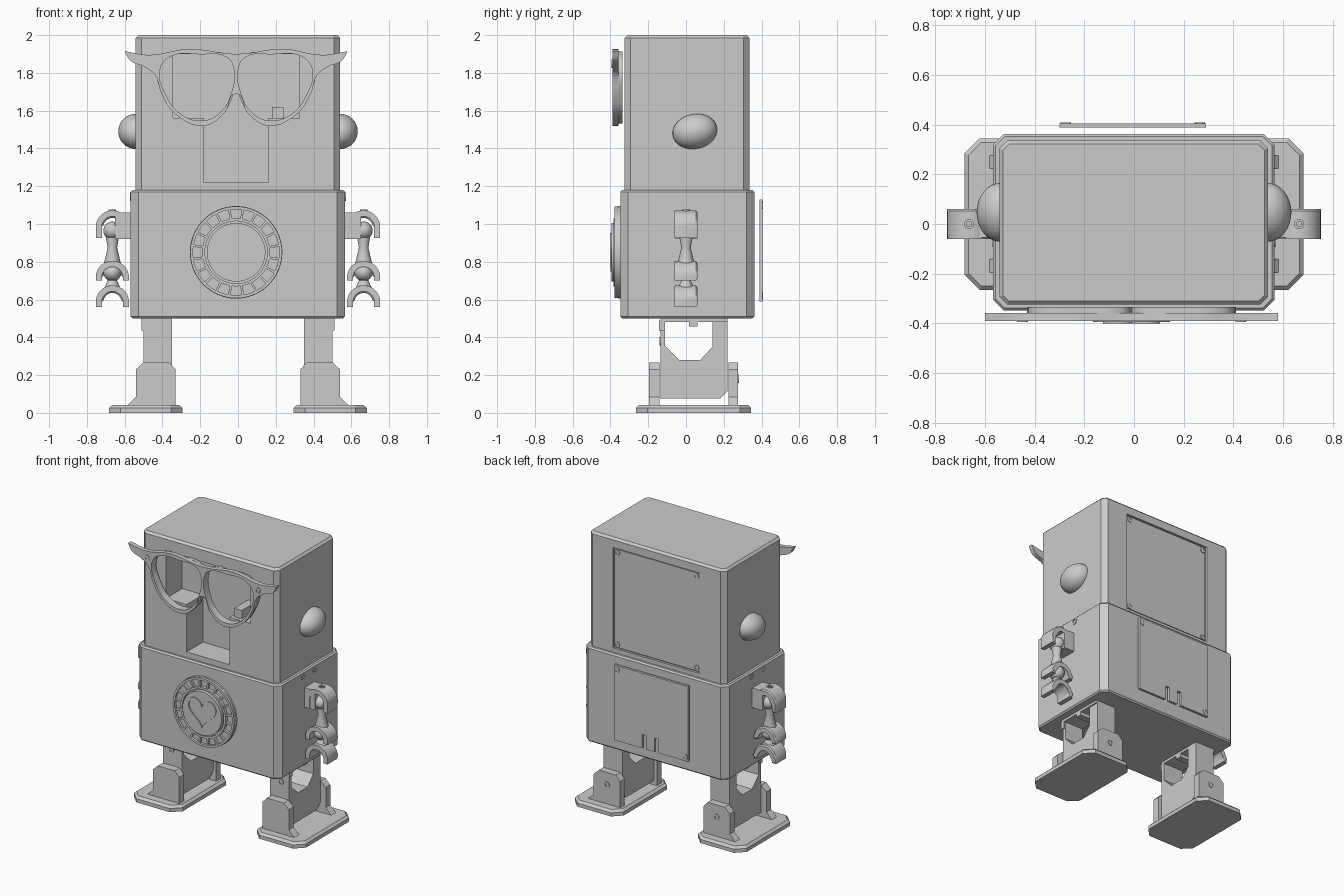
import bpy, bmesh, math
from mathutils import Matrix, Vector

cube = bpy.data.objects.get("Cube")
if cube:
    bpy.data.objects.remove(cube, do_unlink=True)

grey = bpy.data.materials.new("plain grey")
grey.use_nodes = True
GREY = (0.6, 0.6, 0.6, 1)
grey.diffuse_color = GREY
grey.node_tree.nodes["Principled BSDF"].inputs["Base Color"].default_value = GREY


def add(name, bm, smooth=False):
    bmesh.ops.recalc_face_normals(bm, faces=bm.faces)
    me = bpy.data.meshes.new(name)
    bm.to_mesh(me)
    bm.free()
    me.materials.append(grey)
    ob = bpy.data.objects.new(name, me)
    bpy.context.collection.objects.link(ob)
    if smooth:
        bpy.ops.object.select_all(action='DESELECT')
        ob.select_set(True)
        bpy.context.view_layer.objects.active = ob
        bpy.ops.object.shade_smooth_by_angle(angle=math.radians(35))
    return ob


def place(axis, u, v, w):
    return {'x': (w, u, v), 'y': (u, w, v), 'z': (u, v, w)}[axis]


def prism(name, pts, lo, hi, axis, top_bevel=0, smooth=False):
    """Extrude a 2D outline along an axis, optionally chamfering the top rim."""
    bm = bmesh.new()
    rows = [[bm.verts.new(place(axis, u, v, w)) for u, v in pts] for w in (lo, hi)]
    n = len(pts)
    bm.faces.new(rows[0])
    top = bm.faces.new(rows[1])
    for i in range(n):
        j = (i + 1) % n
        bm.faces.new((rows[0][i], rows[0][j], rows[1][j], rows[1][i]))
    if top_bevel:
        bmesh.ops.bevel(bm, geom=list(top.edges), offset=top_bevel, segments=1, affect='EDGES')
    return add(name, bm, smooth)


def octagon(x0, x1, y0, y1, c):
    return [(x0 + c, y0), (x1 - c, y0), (x1, y0 + c), (x1, y1 - c),
            (x1 - c, y1), (x0 + c, y1), (x0, y1 - c), (x0, y0 + c)]


def box(name, x0, x1, y0, y1, z0, z1):
    return prism(name, [(x0, y0), (x1, y0), (x1, y1), (x0, y1)], z0, z1, 'z')


def lathe(name, profile, centre, axis, steps=24):
    """Turn a closed (radius, height) section around an axis."""
    bm = bmesh.new()
    vs = [bm.verts.new((r, 0, h)) for r, h in profile]
    es = [bm.edges.new((vs[i], vs[(i + 1) % len(vs)])) for i in range(len(vs))]
    bmesh.ops.spin(bm, geom=vs + es, cent=(0, 0, 0), axis=(0, 0, 1),
                   angle=2 * math.pi, steps=steps, use_duplicate=False)
    bmesh.ops.remove_doubles(bm, verts=bm.verts, dist=1e-5)
    way = {'x': (1, 0, 0), 'y': (0, 1, 0), 'z': (0, 0, 1)}[axis]
    turn = Vector((0, 0, 1)).rotation_difference(Vector(way)).to_matrix().to_4x4()
    bm.transform(Matrix.Translation(centre) @ turn)
    return add(name, bm, True)


def ring(name, inner, outer, centre, depth, axis='y', steps=16):
    h = depth / 2
    return lathe(name, [(inner, -h), (outer, -h), (outer, h), (inner, h)], centre, axis, steps)


def ball(name, centre, size, tilt=0):
    bm = bmesh.new()
    bmesh.ops.create_uvsphere(bm, u_segments=32, v_segments=20, radius=1)
    bm.transform(Matrix.Translation(centre) @ Matrix.Rotation(tilt, 4, 'X')
                 @ Matrix.Diagonal((*size, 1)))
    return add(name, bm, True)


def plate(name, loops, y0, y1):
    """Upright plate from smooth closed outlines; later loops are holes."""
    cu = bpy.data.curves.new(name, 'CURVE')
    cu.dimensions, cu.fill_mode = '2D', 'BOTH'
    cu.extrude, cu.resolution_u = (y1 - y0) / 2, 5
    for pts, sharp in loops:
        sp = cu.splines.new('BEZIER')
        sp.bezier_points.add(len(pts) - 1)
        sp.use_cyclic_u = True
        for p, co in zip(sp.bezier_points, pts):
            p.co = (*co, 0)
            p.handle_left_type = p.handle_right_type = 'VECTOR' if co in sharp else 'AUTO'
    tmp = bpy.data.objects.new(name, cu)
    bpy.context.collection.objects.link(tmp)
    bpy.context.view_layer.update()
    bm = bmesh.new()
    bm.from_mesh(tmp.evaluated_get(bpy.context.evaluated_depsgraph_get()).to_mesh())
    bpy.data.objects.remove(tmp, do_unlink=True)
    bmesh.ops.remove_doubles(bm, verts=bm.verts, dist=1e-5)
    bm.transform(Matrix.Translation((0, (y0 + y1) / 2, 0)) @ Matrix.Rotation(math.pi / 2, 4, 'X'))
    return add(name, bm, True)


def carve(ob, cutter):
    mod = ob.modifiers.new("cut", 'BOOLEAN')
    mod.operation, mod.solver, mod.object = 'DIFFERENCE', 'EXACT', cutter
    bpy.context.view_layer.objects.active = ob
    bpy.ops.object.modifier_apply(modifier=mod.name)
    bpy.data.objects.remove(cutter, do_unlink=True)


# Head with eye and mouth recesses and a sunken back cover
head = prism("head", octagon(-0.542, 0.54, -0.325, 0.337, 0.032), 1.17, 2.0, 'z', 0.015)
carve(head, prism("face_recess", [(-0.345, 1.56), (-0.18, 1.56), (-0.18, 1.22), (0.16, 1.22),
                                  (0.16, 1.56), (0.325, 1.56), (0.325, 1.9), (-0.345, 1.9)],
                  -0.4, -0.14, 'y'))
carve(head, box("cover_recess", -0.345, 0.345, 0.322, 0.4, 1.21, 1.93))
box("head_cover", -0.337, 0.337, 0.32, 0.33, 1.218, 1.922)
for x in (-0.315, 0.315):
    for z in (1.24, 1.9):
        ring("head_cover_screw", 0.011, 0.021, (x, 0.331, z), 0.008)
box("eye_bracket", 0.18, 0.24, -0.3, -0.14, 1.56, 1.62)

# Body
body = prism("body", octagon(-0.568, 0.566, -0.348, 0.362, 0.042), 0.5, 1.18, 'z')
bevel = body.modifiers.new("rim", 'BEVEL')
bevel.width, bevel.segments, bevel.limit_method = 0.01, 1, 'ANGLE'
bevel.angle_limit = math.radians(60)

# Back cover with two slots
slots = [(-0.3, 0.59), (-0.065, 0.59), (-0.065, 0.69), (-0.035, 0.69), (-0.035, 0.59),
         (0.035, 0.59), (0.035, 0.69), (0.065, 0.69), (0.065, 0.59), (0.29, 0.59),
         (0.29, 1.13), (-0.3, 1.13)]
prism("body_cover", slots, 0.388, 0.405, 'y')
for x, z in ((0.265, 1.1), (-0.275, 0.62)):
    ring("body_cover_screw", 0.011, 0.021, (x, 0.405, z), 0.006)

# Chest dial with spokes and heart outline
CX, CZ = -0.01, 0.85
ring("dial_base", 0.0001, 0.245, (CX, -0.353, CZ), 0.016, steps=64)
ring("dial_rim", 0.228, 0.243, (CX, -0.366, CZ), 0.026, steps=64)
ring("dial_inner_rim", 0.165, 0.18, (CX, -0.366, CZ), 0.034, steps=64)
ring("dial_centre", 0.0001, 0.155, (CX, -0.373, CZ), 0.042, steps=64)
for i in range(20):
    a = (i + 0.5) * math.pi / 10
    bm = bmesh.new()
    bmesh.ops.create_cube(bm, size=1)
    bm.transform(Matrix.Translation((CX, -0.366, CZ)) @ Matrix.Rotation(a, 4, 'Y')
                 @ Matrix.Translation((0.205, 0, 0)) @ Matrix.Diagonal((0.056, 0.024, 0.012, 1)))
    add("dial_spoke", bm)


def heart(k):
    pts = []
    for i in range(36):
        t = i * math.pi / 18
        h = 13 * math.cos(t) - 5 * math.cos(2 * t) - 2 * math.cos(3 * t) - math.cos(4 * t) + 2.5
        pts.append((CX + k * 16 * math.sin(t) ** 3, CZ + k * h * 0.98))
    return pts


outer, inner = heart(0.0072), heart(0.0064)
plate("heart_outline", [(outer, outer), (inner, inner)], -0.401, -0.39)

# Spectacles, mirrored about their own centre line
tip = (-0.6, 1.915)
half = [(-0.01, 1.9), (-0.26, 1.927), (-0.47, 1.895), tip, (-0.57, 1.865), (-0.495, 1.832),
        (-0.44, 1.79), (-0.405, 1.69), (-0.335, 1.585), (-0.18, 1.52), (-0.07, 1.59)]
lens = [(-0.412, 1.82), (-0.36, 1.885), (-0.2, 1.898), (-0.055, 1.88), (-0.022, 1.82),
        (-0.037, 1.69), (-0.09, 1.595), (-0.18, 1.548), (-0.3, 1.58), (-0.375, 1.67)]


def flip(pts):
    return [(-0.02 - x, z) for x, z in pts]


nose = (-0.01, 1.69)
frame = half + [nose] + flip(half[:0:-1])
tips = [tip] + flip([tip])
plate("spectacle_frame", [(frame, tips), (lens, ()), (flip(lens), ())], -0.39, -0.358)
rim = [(-0.21 + (x + 0.21) * 1.07, 1.74 + (z - 1.74) * 1.07) for x, z in lens]
for turn in (list, flip):
    plate("spectacle_rim", [(turn(rim), ()), (turn(lens), ())], -0.36, -0.335)
for x in (-0.45, 0.43):
    ring("spectacle_screw", 0.011, 0.022, (x, -0.39, 1.848), 0.008)

for s, side in ((1, "left"), (-1, "right")):
    # Ears
    ball(side + "_ear", (s * 0.54, 0.047, 1.49), (0.094, 0.119, 0.092), math.radians(12))

    # Arms: mount, then arched sockets joined by balls and necks
    AX = 0.665 * s
    for y in (-0.07, 0.065):
        ring(side + "_shoulder_hole", 0.013, 0.022, (s * 0.567, y, 1.145), 0.008, 'x')
    x0, x1 = sorted((s * 0.56, s * 0.65))
    box(side + "_arm_mount", x0, x1, -0.055, 0.06, 0.92, 1.06)
    for top, foot in ((1.072, 0.925), (0.805, 0.7), (0.675, 0.56)):
        arch = []
        for r, turn in ((0.088, 1), (0.056, -1)):
            arc = [(AX + r * math.cos(i * math.pi / 14), top - 0.088 + r * math.sin(i * math.pi / 14))
                   for i in range(15)]
            ends = [(AX + r, foot), (AX - r, foot)]
            arch += ([ends[0]] + arc + [ends[1]])[::turn]
        prism(side + "_arm_socket", arch, -0.06, 0.06, 'y', 0.008, True)
    for z in (0.965, 0.745):
        ball(side + "_arm_ball", (AX, 0, z), (0.048, 0.055, 0.048))
    for lo, hi in ((0.79, 0.96), (0.655, 0.745)):
        m = (lo + hi) / 2
        lathe(side + "_arm_neck", [(0.0001, lo), (0.045, lo), (0.025, m), (0.04, hi), (0.0001, hi)],
              (AX, 0, 0), 'z')
    lathe(side + "_arm_screw", [(0.01, 0), (0.02, 0), (0.02, 0.008), (0.01, 0.008)],
          (AX, 0, 1.07), 'z', 16)

    # Legs: open servo housing, ankle plates and foot
    x0, x1 = sorted((s * 0.35, s * 0.5))
    housing = [(-0.135, 0.075), (0.18, 0.075), (0.22, 0.115), (0.22, 0.49), (0.14, 0.49),
               (0.14, 0.35), (0.075, 0.28), (-0.035, 0.28), (-0.11, 0.355), (-0.11, 0.49),
               (-0.135, 0.49)]
    prism(side + "_leg", housing, x0, x1, 'x')
    x0, x1 = sorted((s * 0.35, s * 0.51))
    box(side + "_leg_top", x0, x1, -0.135, 0.22, 0.482, 0.502)
    box(side + "_leg_collar", x0, x1, -0.142, -0.112, 0.435, 0.49)
    box(side + "_leg_lug", x0, x1, 0.015, 0.06, 0.458, 0.485)
    ring(side + "_leg_screw", 0.013, 0.023, (s * 0.435, -0.136, 0.38), 0.008)
    ankle = [(0.33, 0.035), (0.33, 0.23), (0.365, 0.268), (0.5, 0.268), (0.54, 0.23),
             (0.54, 0.085), (0.59, 0.035)]
    for y0, y1 in ((-0.195, -0.14), (0.224, 0.275)):
        prism(side + "_ankle", [(s * x, z) for x, z in ankle], y0, y1, 'y')
    ring(side + "_ankle_screw", 0.012, 0.022, (s * 0.435, 0.276, 0.18), 0.008)
    x0, x1 = sorted((s * 0.295, s * 0.682))
    prism(side + "_foot", octagon(x0, x1, -0.265, 0.345, 0.06), 0, 0.042, 'z', 0.016)
